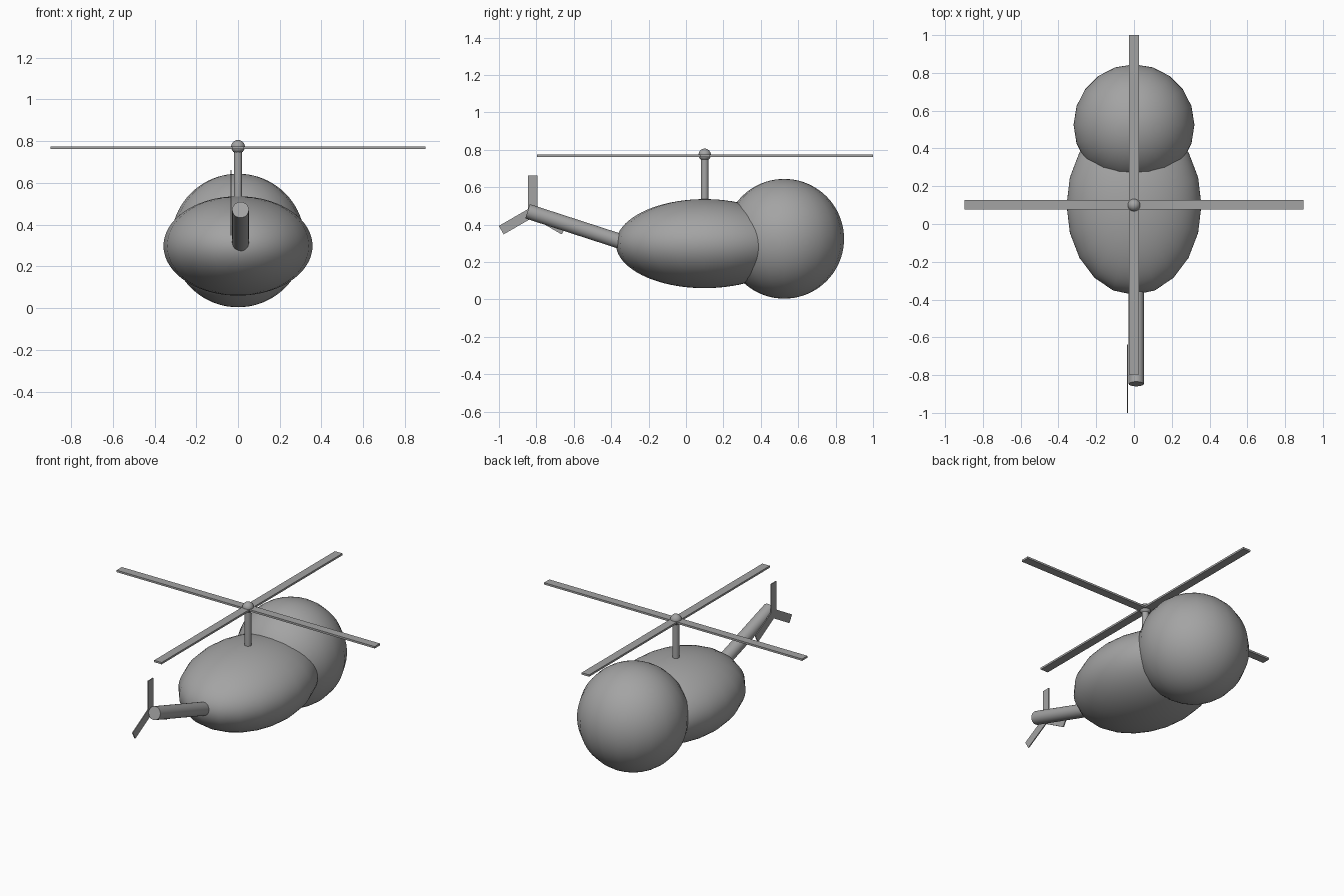
import bpy
import bmesh
from math import radians
from mathutils import Matrix, Vector

cube = bpy.data.objects.get("Cube")
if cube:
    bpy.data.objects.remove(cube, do_unlink=True)

grey = bpy.data.materials.new("plain grey")
grey.use_nodes = True
colour = (0.37, 0.37, 0.37, 1)
grey.diffuse_color = colour
grey.node_tree.nodes["Principled BSDF"].inputs["Base Color"].default_value = colour


def add_part(name, bm, smooth):
    mesh = bpy.data.meshes.new(name)
    bm.to_mesh(mesh)
    bm.free()
    mesh.materials.append(grey)
    obj = bpy.data.objects.new(name, mesh)
    bpy.context.collection.objects.link(obj)
    if smooth:
        bpy.ops.object.select_all(action="DESELECT")
        obj.select_set(True)
        bpy.context.view_layer.objects.active = obj
        bpy.ops.object.shade_smooth_by_angle(angle=radians(40))
    return obj


def ellipsoid(name, centre, radii, segments=20, rings=40):
    bm = bmesh.new()
    place = Matrix.Translation(centre) @ Matrix.Diagonal((*radii, 1))
    bmesh.ops.create_uvsphere(bm, u_segments=segments, v_segments=rings, radius=1, matrix=place)
    return add_part(name, bm, True)


def rod(name, start, end, radius, segments=24):
    start, end = Vector(start), Vector(end)
    axis = end - start
    place = Matrix.Translation((start + end) / 2) @ axis.to_track_quat("Z", "Y").to_matrix().to_4x4()
    bm = bmesh.new()
    bmesh.ops.create_cone(bm, cap_ends=True, segments=segments, radius1=radius,
                          radius2=radius, depth=axis.length, matrix=place)
    return add_part(name, bm, True)


def slab(name, place, size):
    bm = bmesh.new()
    bmesh.ops.create_cube(bm, size=1, matrix=place @ Matrix.Diagonal((*size, 1)))
    return add_part(name, bm, False)


# Fuselage and round cockpit
ellipsoid("fuselage", (0, 0.1, 0.298), (0.357, 0.475, 0.238))
ellipsoid("cockpit", (0, 0.525, 0.324), (0.32, 0.32, 0.32))

# Mast, hub and crossed main rotor
rod("rotor_mast", (0, 0.1, 0.48), (0, 0.1, 0.77), 0.02)
ellipsoid("rotor_hub", (0, 0.1, 0.773), (0.033, 0.033, 0.033), 20, 16)
hub = Matrix.Translation((0, 0.102, 0.768))
for name, turn in (("side_rotor_blade", 0), ("long_rotor_blade", 90)):
    slab(name, hub @ Matrix.Rotation(radians(turn), 4, "Z"), (1.796, 0.052, 0.012))

# Tail boom rising to the rear
rod("tail_boom", (0.012, -0.28, 0.287), (0.012, -0.847, 0.471), 0.04)

# Three-bladed tail rotor beside the boom
tail = Matrix.Translation((-0.034, -0.82, 0.467))
for i in range(3):
    spin = Matrix.Rotation(radians(120 * i), 4, "X")
    slab(f"tail_rotor_blade_{i + 1}", tail @ spin @ Matrix.Translation((0, 0, 0.097)),
         (0.006, 0.052, 0.194))
